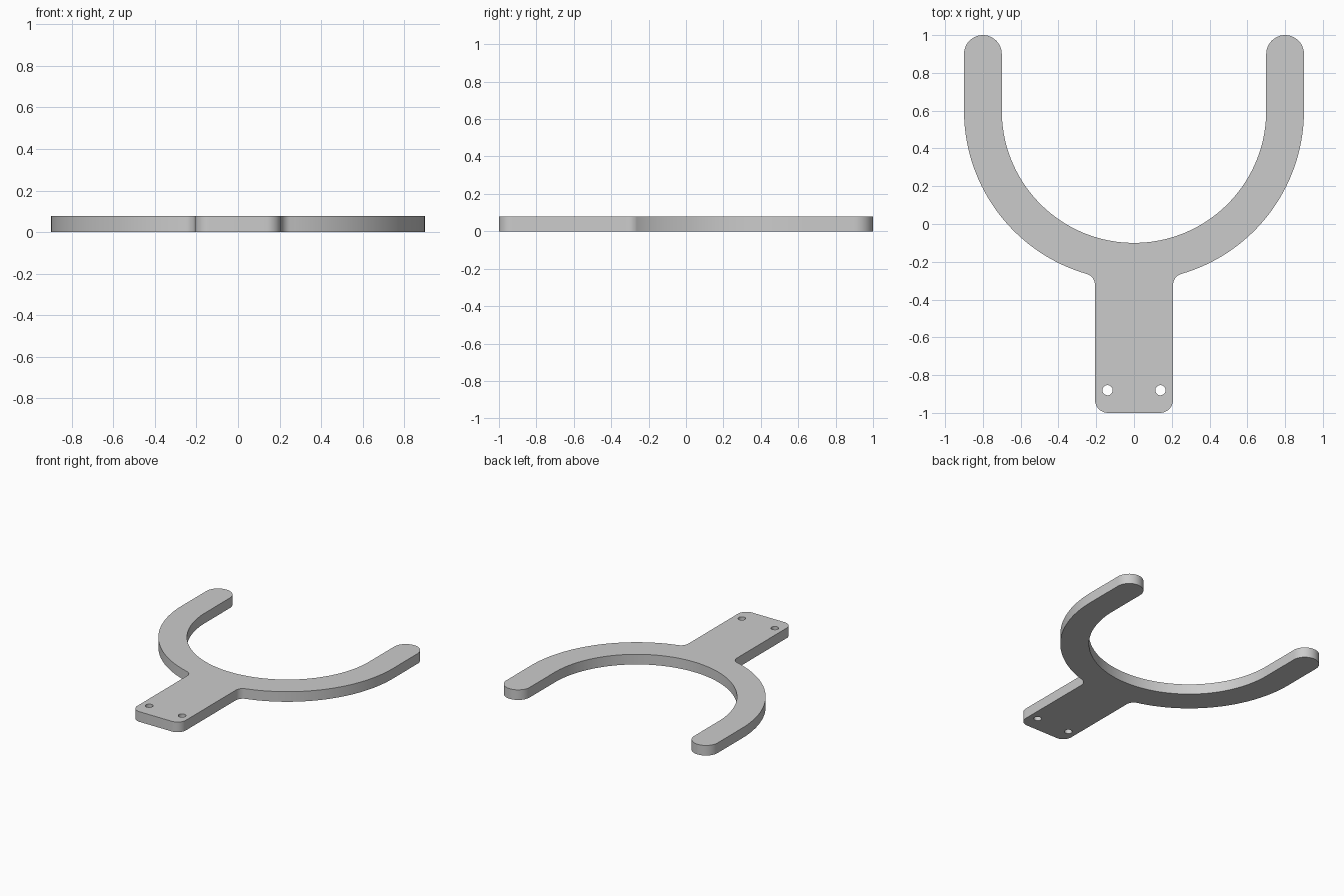
import bpy, bmesh
from math import cos, sin, atan2, sqrt, radians, pi

if "Cube" in bpy.data.objects:
    bpy.data.objects.remove(bpy.data.objects["Cube"])

THICK = 0.078
R_IN, R_OUT, CY = 0.7, 0.9, 0.6      # fork ring
HW, CORNER, FILLET = 0.207, 0.07, 0.06   # handle half width and roundings
HOLE_X, HOLE_Y, HOLE_R = 0.14, -0.88, 0.027


def arc(cx, cy, r, a0, a1, n):
    return [(cx + r * cos(a0 + (a1 - a0) * i / n),
             cy + r * sin(a0 + (a1 - a0) * i / n)) for i in range(n + 1)]


# Right half of the outline, from the handle end round to the inner bottom
fx = HW + FILLET
fy = CY - sqrt((R_OUT + FILLET) ** 2 - fx ** 2)
join = atan2(fy - CY, fx)
half = arc(HW - CORNER, -1 + CORNER, CORNER, -pi / 2, 0, 10)
half += arc(fx, fy, FILLET, pi, join + pi, 10)
half += arc(0, CY, R_OUT, join, 0, 40)[1:]
half += arc(0.8, 0.9, 0.1, 0, pi, 24)
half += arc(0, CY, R_IN, 0, -pi / 2, 48)[:-1]
outline = half + [(0, CY - R_IN)] + [(-x, y) for x, y in reversed(half)]

# Two screw holes in the handle
loops = [outline] + [arc(s * HOLE_X, HOLE_Y, HOLE_R, 0, 2 * pi, 32)[:-1]
                     for s in (-1, 1)]

# Fill the flat profile and extrude it to a plate
bm = bmesh.new()
edges = []
for pts in loops:
    vs = [bm.verts.new((x, y, 0)) for x, y in pts]
    edges += [bm.edges.new((vs[i - 1], vs[i])) for i in range(len(vs))]
bmesh.ops.triangle_fill(bm, edges=edges, use_beauty=True, normal=(0, 0, 1))
ext = bmesh.ops.extrude_face_region(bm, geom=bm.faces[:], use_keep_orig=True)
top = [g for g in ext["geom"] if isinstance(g, bmesh.types.BMVert)]
bmesh.ops.translate(bm, verts=top, vec=(0, 0, THICK))
bmesh.ops.recalc_face_normals(bm, faces=bm.faces[:])

mesh = bpy.data.meshes.new("forked_plate")
bm.to_mesh(mesh)
bm.free()
plate = bpy.data.objects.new("forked_plate", mesh)
bpy.context.collection.objects.link(plate)
bpy.context.view_layer.objects.active = plate
plate.select_set(True)
bpy.ops.object.shade_smooth_by_angle(angle=radians(30))
